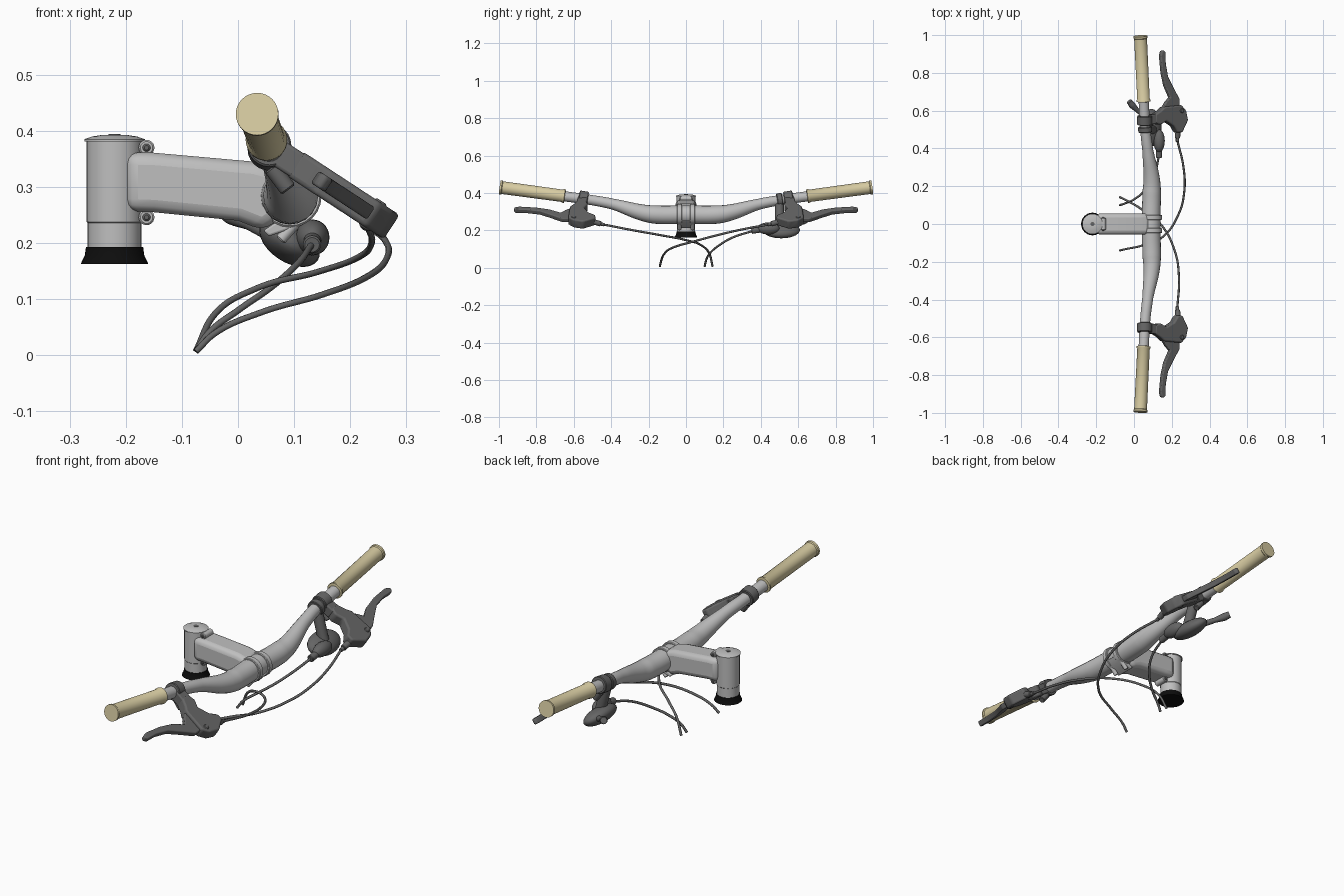
import bpy, bmesh, math
from mathutils import Vector, Matrix

if "Cube" in bpy.data.objects:
    bpy.data.objects.remove(bpy.data.objects["Cube"])


def material(name, rgb):
    m = bpy.data.materials.new(name)
    m.use_nodes = True
    m.diffuse_color = (*rgb, 1)
    m.node_tree.nodes["Principled BSDF"].inputs["Base Color"].default_value = (*rgb, 1)
    return m


SILVER = material("brushed silver", (0.52, 0.52, 0.52))
DARK = material("dark grey", (0.13, 0.13, 0.13))
TAN = material("tan rubber", (0.68, 0.6, 0.36))
BLACK = material("black", (0.004, 0.004, 0.004))


def finish(name, bm, mat, bevel=0.0, segments=3):
    bmesh.ops.recalc_face_normals(bm, faces=bm.faces)
    mesh = bpy.data.meshes.new(name)
    bm.to_mesh(mesh)
    bm.free()
    ob = bpy.data.objects.new(name, mesh)
    bpy.context.collection.objects.link(ob)
    mesh.materials.append(mat)
    if bevel:
        mod = ob.modifiers.new("rounding", 'BEVEL')
        mod.width, mod.segments, mod.limit_method = bevel, segments, 'ANGLE'
    bpy.ops.object.select_all(action='DESELECT')
    ob.select_set(True)
    bpy.context.view_layer.objects.active = ob
    bpy.ops.object.shade_smooth_by_angle(angle=math.radians(40))
    return ob


def lathe(name, profile, base, axis, mat, sides=32):
    """Closed turned part: profile of (radius, distance along axis)."""
    bm = bmesh.new()
    turn = Vector(axis).to_track_quat('Z', 'Y')
    rings = []
    for r, h in profile:
        rings.append([bm.verts.new(Vector(base) + turn @ Vector(
            (r * math.cos(a), r * math.sin(a), h)))
            for a in (math.tau * i / sides for i in range(sides))])
    for a, b in zip(rings, rings[1:]):
        for i in range(sides):
            j = (i + 1) % sides
            bm.faces.new((a[i], a[j], b[j], b[i]))
    bm.faces.new(rings[0])
    bm.faces.new(rings[-1])
    return finish(name, bm, mat)


def rod(name, a, b, r, mat, lip=0.003):
    """Cylinder with softened rims between two points."""
    d = Vector(b) - Vector(a)
    n = d.length
    return lathe(name, [(r - lip, 0), (r, lip), (r, n - lip), (r - lip, n)], a, d, mat, 24)


def prism(name, outline, origin, ex, ey, half, mat, bevel):
    """Flat outline in the plane ex, ey thickened both ways."""
    bm = bmesh.new()
    o, ex, ey = Vector(origin), Vector(ex), Vector(ey)
    n = ex.cross(ey).normalized() * half
    lo, hi = ([bm.verts.new(o + ex * u + ey * v + n * k) for u, v in outline] for k in (-1, 1))
    bm.faces.new(lo)
    bm.faces.new(hi)
    for i in range(len(lo)):
        j = (i + 1) % len(lo)
        bm.faces.new((lo[i], lo[j], hi[j], hi[i]))
    return finish(name, bm, mat, bevel)


def tube(name, points, mat, bevel, radii=None, res=4):
    """Smooth tube through points with optional radius at each one."""
    cu = bpy.data.curves.new(name, 'CURVE')
    cu.dimensions, cu.bevel_depth, cu.bevel_resolution = '3D', bevel, res
    cu.use_fill_caps = True
    cu.resolution_u = 10
    sp = cu.splines.new('BEZIER')
    sp.bezier_points.add(len(points) - 1)
    for i, (bp, p) in enumerate(zip(sp.bezier_points, points)):
        bp.co = p
        bp.handle_left_type = bp.handle_right_type = 'AUTO'
        bp.radius = radii[i] / bevel if radii else 1
    ob = bpy.data.objects.new(name, cu)
    bpy.context.collection.objects.link(ob)
    cu.materials.append(mat)
    return ob


def blob(name, centre, ex, ey, sizes, mat):
    """Ellipsoid aligned with the axes ex, ey."""
    ex, ey = Vector(ex).normalized(), Vector(ey).normalized()
    frame = Matrix((ex, ey, ex.cross(ey))).transposed().to_4x4()
    bm = bmesh.new()
    bmesh.ops.create_uvsphere(bm, u_segments=24, v_segments=14, radius=1,
                              matrix=Matrix.Translation(centre) @ frame @ Matrix.Diagonal((*sizes, 1)))
    return finish(name, bm, mat)


# Steerer column, top cap and spacer
SX = -0.22
UP = (0, 0, 1)
lathe("steerer_clamp", [(0.047, 0.235), (0.05, 0.238), (0.05, 0.382)], (SX, 0, 0), UP, SILVER)
lathe("steerer_spacer", [(0.048, 0.19), (0.048, 0.236)], (SX, 0, 0), UP, SILVER)
lathe("top_cap", [(0.054, 0.381), (0.054, 0.385), (0.04, 0.39), (0.02, 0.393), (0.01, 0.393)],
      (SX, 0, 0), UP, SILVER)
lathe("top_cap_bolt", [(0.011, 0.39), (0.011, 0.394)], (SX, 0, 0), UP, DARK)
lathe("headset_cone", [(0.06, 0.163), (0.058, 0.168), (0.053, 0.178), (0.051, 0.193)],
      (SX, 0, 0), UP, BLACK)

# Stem arm with pinch bolts
prism("stem_arm", [(-0.2, 0.362), (-0.15, 0.361), (0.03, 0.345), (0.085, 0.33), (0.085, 0.25),
                   (0.045, 0.222), (0, 0.24), (-0.15, 0.255), (-0.2, 0.257)],
      (0, 0, 0), (1, 0, 0), UP, 0.056, SILVER, 0.022)
for z in (0.37, 0.246):
    rod("pinch_ear", (-0.163, -0.032, z), (-0.163, 0.032, z), 0.014, SILVER)
    rod("pinch_bolt", (-0.163, -0.036, z), (-0.163, 0.036, z), 0.007, DARK)

# Face plate: two bands round the bar with a bolt flange
for s in (-1, 1):
    rod("face_plate_band", (0.093, s * 0.022, 0.284), (0.093, s * 0.048, 0.284), 0.056, SILVER)
    rod("face_plate_bolt", (0.075, s * 0.035, 0.205), (0.115, s * 0.035, 0.25), 0.01, SILVER)
prism("face_plate_flange", [(0.045, 0.222), (0.055, 0.212), (0.115, 0.232), (0.14, 0.255), (0.1, 0.26)],
      (0, 0, 0), (1, 0, 0), UP, 0.045, SILVER, 0.004)

# Swept handlebar
half_bar = [(0.09, 0, 0.284, 0.05), (0.094, 0.17, 0.285, 0.049), (0.094, 0.23, 0.294, 0.044),
            (0.073, 0.39, 0.34, 0.029), (0.06, 0.5, 0.361, 0.027), (0.05, 0.68, 0.386, 0.027)]
bar = [(x, -y, z, r) for x, y, z, r in reversed(half_bar[1:])] + half_bar
tube("handlebar", [p[:3] for p in bar], SILVER, 0.05, [p[3] for p in bar], 8)

# Frame of the brake levers: D runs away from the bar, tilted down
D = Vector((0.837, 0, -0.548))
BAR = Vector((0.056, 0, 0.371))
body = [(0.1, 0.535), (0.13, 0.525), (0.16, 0.545), (0.2, 0.52), (0.22, 0.485), (0.245, 0.485),
        (0.275, 0.55), (0.265, 0.6), (0.24, 0.63), (0.15, 0.62), (0.13, 0.6), (0.1, 0.58)]
blade = [(0.14, 0.6), (0.235, 0.6), (0.237, 0.66), (0.205, 0.72), (0.175, 0.78), (0.163, 0.85),
         (0.162, 0.91), (0.152, 0.92), (0.142, 0.915), (0.137, 0.89), (0.145, 0.8),
         (0.16, 0.73), (0.186, 0.67), (0.165, 0.645)]
arm = [(0.06, 0.525), (0.115, 0.53), (0.115, 0.585), (0.06, 0.575)]

for s, side in ((1, "left"), (-1, "right")):
    # Flanged grip
    a, b = Vector((0.051, s * 0.647, 0.383)), Vector((0.034, s * 0.995, 0.43))
    n = (b - a).length
    lathe(side + "_grip", [(0.03, 0), (0.037, 0.002), (0.037, 0.01), (0.033, 0.015),
                           (0.034, n - 0.014), (0.038, n - 0.01), (0.038, n)], a, b - a, TAN)

    # Brake clamp, bracket, housing and blade
    rod(side + "_brake_clamp", BAR + Vector((0, s * 0.525, -0.004)),
        BAR + Vector((0, s * 0.573, 0.004)), 0.039, DARK)
    rod(side + "_clamp_bolt", (0.06, s * 0.55, 0.335), (0.09, s * 0.55, 0.295), 0.015, DARK)
    for part, shape, half, bevel in (("brake_bracket", arm, 0.024, 0.006),
                                     ("brake_housing", body, 0.026, 0.008),
                                     ("brake_blade", blade, 0.013, 0.005)):
        outline = [((x - BAR.x) / D.x, s * y) for x, y in shape]
        prism(f"{side}_{part}", outline, BAR, D, (0, 1, 0), half, DARK, bevel)
    pivot = BAR + D * 0.22 + Vector((0, s * 0.6, 0))
    n = D.cross(Vector((0, 1, 0)))
    rod(side + "_pivot_bolt", pivot - n * 0.029, pivot + n * 0.029, 0.012, DARK)
    rod(side + "_cable_adjuster", (0.234, s * 0.5, 0.248), (0.23, s * 0.455, 0.234), 0.014, DARK)
    rod(side + "_cable_ferrule", (0.23, s * 0.46, 0.235), (0.23, s * 0.435, 0.23), 0.009, DARK)

# Gear shifter under the left side of the bar
rod("shifter_clamp", (0.06, 0.486, 0.36), (0.058, 0.515, 0.364), 0.037, DARK)
rod("shifter_bracket", (0.065, 0.5, 0.345), (0.1, 0.5, 0.21), 0.024, DARK)
blob("shifter_body", (0.092, 0.51, 0.202), D, (0, 1, 0), (0.06, 0.1, 0.036), DARK)
blob("shifter_cable_pocket", (0.133, 0.44, 0.21), (0, 1, 0), UP, (0.06, 0.032, 0.03), DARK)
rod("shifter_nozzle", (0.133, 0.41, 0.206), (0.132, 0.35, 0.197), 0.016, DARK)
tube("shifter_thumb_paddle", [(0.07, 0.56, 0.21), (0.02, 0.6, 0.235), (-0.01, 0.63, 0.25),
                              (-0.025, 0.65, 0.26)], DARK, 0.018, [0.014, 0.012, 0.018, 0.015])

# Cable housings
cables = {
    "left_brake_cable": [(0.23, 0.44, 0.231), (0.262, 0.3, 0.205), (0.266, 0.17, 0.175),
                         (0.235, 0.05, 0.143), (0.15, -0.07, 0.108), (0.04, -0.115, 0.076),
                         (-0.04, -0.132, 0.04), (-0.075, -0.14, 0.007)],
    "right_brake_cable": [(0.23, -0.44, 0.231), (0.238, -0.28, 0.2), (0.215, -0.14, 0.175),
                          (0.14, 0, 0.148), (0.03, 0.085, 0.118), (-0.04, 0.125, 0.075),
                          (-0.075, 0.142, 0.007)],
    "shifter_cable": [(0.132, 0.36, 0.198), (0.105, 0.25, 0.162), (0.06, 0.18, 0.122),
                      (0, 0.13, 0.08), (-0.05, 0.108, 0.042), (-0.075, 0.1, 0.007)],
}
for name, points in cables.items():
    tube(name, points, DARK, 0.0058, res=2)
